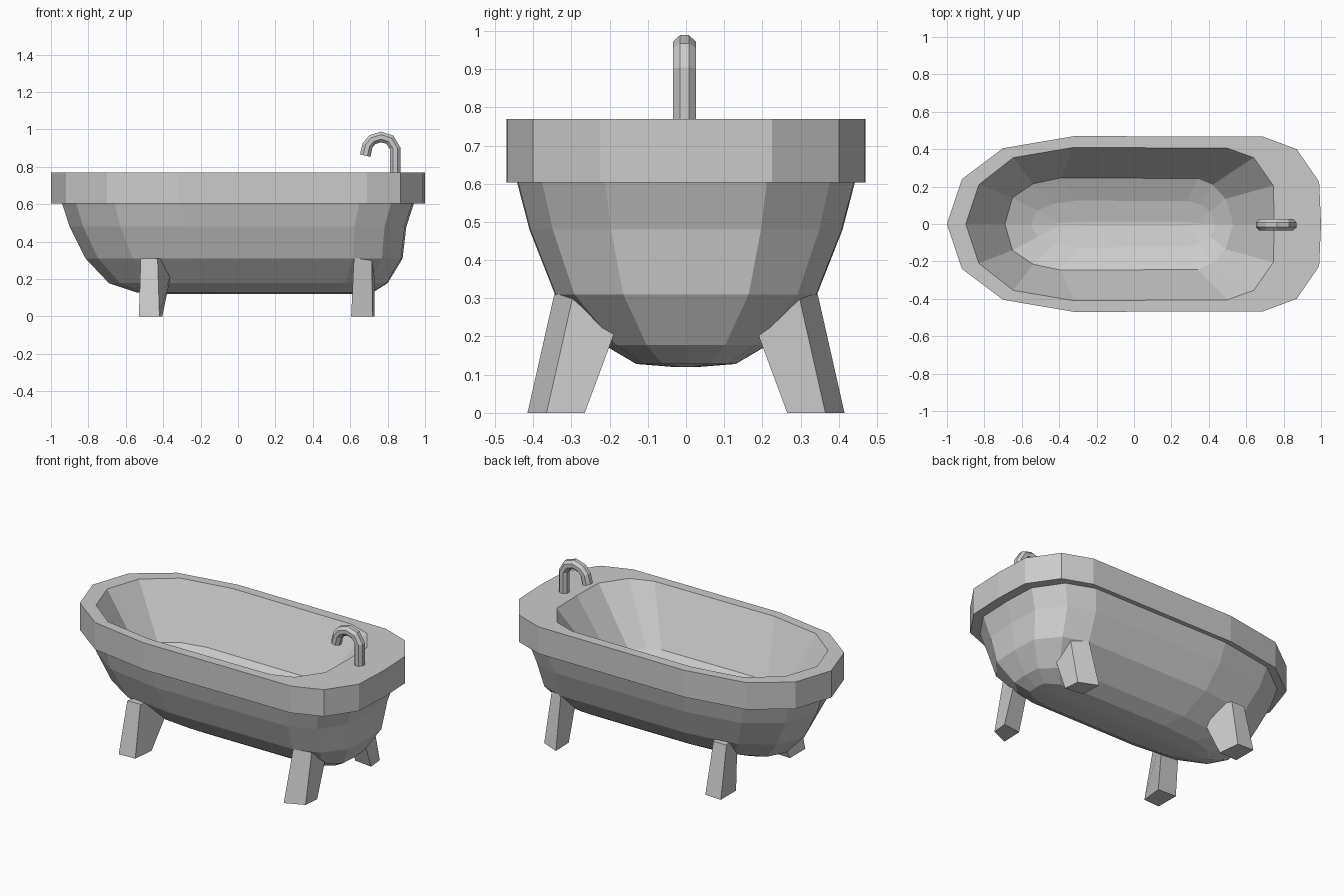
import bpy
import bmesh
from math import cos, sin, pi, atan2
from mathutils import Vector

cube = bpy.data.objects.get("Cube")
if cube:
    bpy.data.objects.remove(cube)

# One grey enamel for everything
grey = bpy.data.materials.new("light_grey")
grey.use_nodes = True
grey.diffuse_color = (0.6, 0.6, 0.6, 1)
bsdf = next(n for n in grey.node_tree.nodes if n.type == 'BSDF_PRINCIPLED')
bsdf.inputs["Base Color"].default_value = (0.6, 0.6, 0.6, 1)


def loft(name, rings):
    """Skin a list of equal-length rings and cap both ends."""
    bm = bmesh.new()
    loops = [[bm.verts.new(p) for p in ring] for ring in rings]
    n = len(loops[0])
    for a, b in zip(loops, loops[1:]):
        for i in range(n):
            j = (i + 1) % n
            bm.faces.new((a[i], a[j], b[j], b[i]))
    bm.faces.new(loops[0])
    bm.faces.new(loops[-1])
    bmesh.ops.remove_doubles(bm, verts=bm.verts, dist=0.0005)
    bmesh.ops.recalc_face_normals(bm, faces=bm.faces)
    mesh = bpy.data.meshes.new(name)
    bm.to_mesh(mesh)
    bm.free()
    mesh.materials.append(grey)
    obj = bpy.data.objects.new(name, mesh)
    bpy.context.collection.objects.link(obj)
    return obj


# Half outlines, from the sloping end to the tap end
RIM = [(-1, 0), (-.92, .24), (-.7, .405), (-.32, .47), (.69, .467), (.87, .4), (.99, .225), (1, 0)]
OPENING = [(-.9, 0), (-.83, .21), (-.645, .355), (-.32, .41), (.5, .405), (.64, .355), (.745, .205), (.75, 0)]
FLOOR = [(-.69, 0), (-.65, .14), (-.54, .215), (-.39, .247), (.34, .243), (.42, .21), (.49, .135), (.53, 0)]


def ring(half, z, left=None, right=None, width=None):
    """Mirror a half outline, optionally stretched to new end positions and half width."""
    x0, x1, w = half[0][0], half[-1][0], max(y for _, y in half)
    left = x0 if left is None else left
    right = x1 if right is None else right
    k = 1 if width is None else width / w
    pts = [(left + (x - x0) / (x1 - x0) * (right - left), y * k) for x, y in half]
    pts += [(x, -y) for x, y in reversed(pts[1:-1])]
    return [Vector((x, y, z)) for x, y in pts]


# Tub: basin, rim and outer shell as one skin
loft("tub", [
    ring(FLOOR, .37, -.42, .36, .01),
    ring(FLOOR, .395, -.55, .44, .125),
    ring(FLOOR, .45),
    ring(OPENING, .77),
    ring(RIM, .77),
    ring(RIM, .603),
    ring(RIM, .603, -.94, .94, .442),
    ring(RIM, .48, -.9, .9, .41),
    ring(RIM, .31, -.815, .88, .343),
    ring(RIM, .178, -.69, .8, .215),
    ring(RIM, .128, -.54, .72, .13),
    ring(RIM, .12, -.45, .64, .03),
])

# Legs: tapered blocks splayed outwards, as foot and top corners
TAP_LEG = ([(.605, -.415), (.72, -.365), (.73, -.265), (.61, -.28)],
           [(.62, -.345), (.715, -.295), (.73, -.15), (.62, -.17)])
SLOPE_LEG = ([(-.53, -.415), (-.42, -.41), (-.405, -.27), (-.53, -.265)],
             [(-.52, -.345), (-.43, -.345), (-.34, -.15), (-.46, -.15)])
for side, sy in (("right", 1), ("left", -1)):
    label = "front" if sy == 1 else "back"
    for end, (foot, top) in (("tap_end", TAP_LEG), ("slope_end", SLOPE_LEG)):
        loft(f"{label}_leg_{end}", [[Vector((x, y * sy, z)) for x, y in quad]
                                    for quad, z in ((foot, 0), (top, .31))])

# Tap: eight-sided tube bent into a hook
path = [(.84, .76), (.84, .9), (.812, .945), (.765, .96), (.718, .945), (.693, .915), (.68, .86)]
tube = []
for i, (x, z) in enumerate(path):
    xa, za = path[max(i - 1, 0)]
    xb, zb = path[min(i + 1, len(path) - 1)]
    t = atan2(zb - za, xb - xa)
    tube.append([Vector((x + .031 * cos(a) * sin(t), .032 * sin(a) - .004, z - .031 * cos(a) * cos(t)))
                 for a in (pi / 8 + k * pi / 4 for k in range(8))])
loft("tap", tube)
